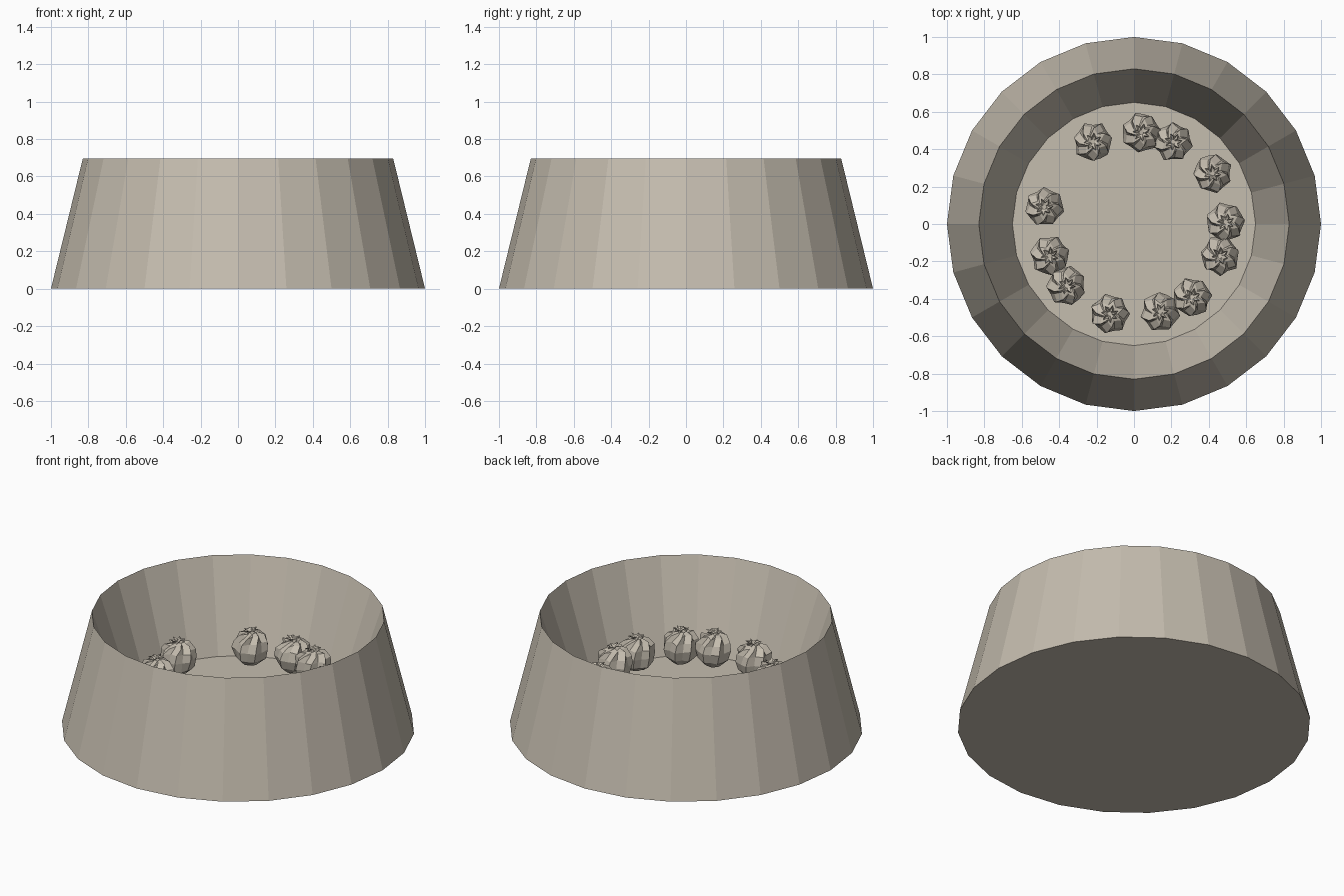
import bpy, bmesh, math, random
from mathutils import Matrix

cube = bpy.data.objects.get("Cube")
if cube:
    bpy.data.objects.remove(cube, do_unlink=True)
random.seed(4)


def make_material(name, colour):
    mat = bpy.data.materials.new(name)
    mat.use_nodes = True
    mat.diffuse_color = colour
    mat.node_tree.nodes["Principled BSDF"].inputs["Base Color"].default_value = colour
    return mat


def lathe(name, rings, mat):
    """Skin a list of vertex rings, capping the first and last one."""
    bm = bmesh.new()
    loops = [[bm.verts.new(p) for p in ring] for ring in rings]
    n = len(loops[0])
    for low, high in zip(loops, loops[1:]):
        for i in range(n):
            j = (i + 1) % n
            bm.faces.new((low[i], low[j], high[j], high[i]))
    bm.faces.new(loops[0][::-1])
    bm.faces.new(loops[-1])
    bmesh.ops.recalc_face_normals(bm, faces=bm.faces)
    mesh = bpy.data.meshes.new(name)
    bm.to_mesh(mesh)
    bm.free()
    mesh.materials.append(mat)
    obj = bpy.data.objects.new(name, mesh)
    bpy.context.collection.objects.link(obj)
    return obj


def circle(radius, z, sides):
    return [(radius * math.cos(math.tau * i / sides),
             radius * math.sin(math.tau * i / sides), z) for i in range(sides)]


clay = make_material("warm beige", (0.56, 0.51, 0.43, 1))

# Basket: sloping outer wall, knife-edge rim, sloping inner wall and raised floor
basket_profile = [(1, 0), (0.83, 0.695), (0.65, 0.145)]
lathe("basket", [circle(r, z, 24) for r, z in basket_profile], clay)

# Dumpling section: radius, height, pleat depth, twist
dumpling_profile = [(0.05, -0.095, 0, 0), (0.088, -0.06, 0.05, 0),
                    (0.1, -0.005, 0.06, 0.05), (0.09, 0.045, 0.12, 0.15),
                    (0.06, 0.08, 0.25, 0.45), (0.025, 0.09, 0.3, 0.9),
                    (0.035, 0.105, 0.35, 1.3), (0.012, 0.095, 0, 1.6)]


def dumpling(name, x, y):
    sides = 14
    rings = []
    for r, z, pleat, twist in dumpling_profile:
        ring = []
        for i in range(sides):
            a = math.tau * i / sides + twist
            rr = r * (1 + pleat * (-1) ** i + random.uniform(-0.05, 0.05))
            ring.append((rr * math.cos(a), rr * math.sin(a),
                         z + random.uniform(-0.005, 0.005)))
        rings.append(ring)
    obj = lathe(name, rings, clay)
    obj.matrix_world = (Matrix.Translation((x, y, 0.28))
                        @ Matrix.Rotation(random.uniform(0, math.tau), 4, "Z"))


# Ring of dumplings on the floor
places = [(-0.22, 0.44), (0.04, 0.49), (0.21, 0.44), (0.42, 0.27), (0.49, 0.01),
          (0.46, -0.17), (0.31, -0.39), (0.14, -0.47), (-0.13, -0.48),
          (-0.36, -0.33), (-0.45, -0.17), (-0.48, 0.09)]
for number, (x, y) in enumerate(places, 1):
    dumpling(f"dumpling_{number}", x, y)
